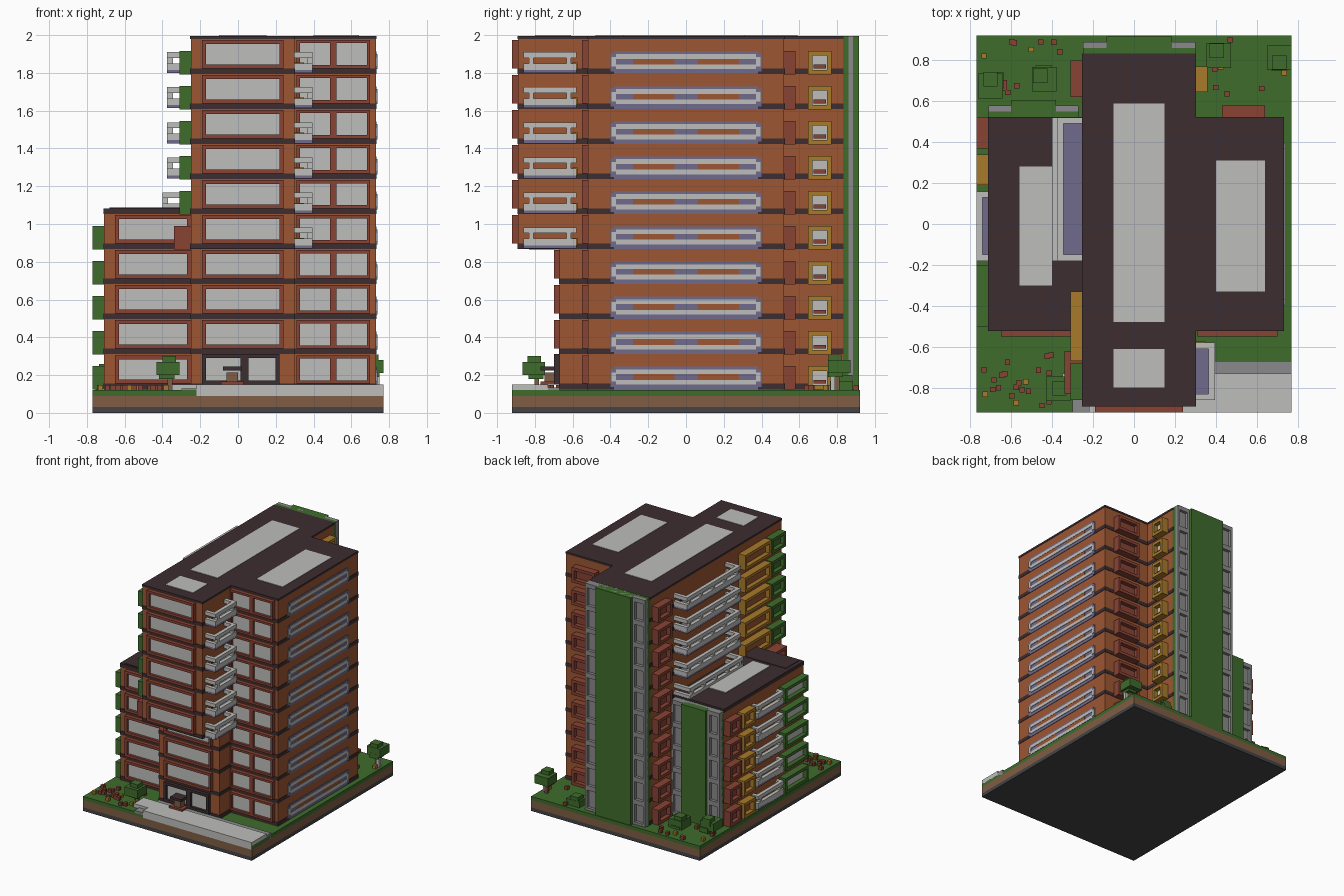
import bpy, bmesh, random
from mathutils import Vector

cube = bpy.data.objects.get("Cube")
if cube:
    bpy.data.objects.remove(cube)


def material(name, rgb):
    lin = [((c / 255 + 0.055) / 1.055) ** 2.4 for c in rgb]
    m = bpy.data.materials.new(name)
    m.use_nodes = True
    m.diffuse_color = (*lin, 1)
    m.node_tree.nodes["Principled BSDF"].inputs["Base Color"].default_value = (*lin, 1)
    return m


M = {n: material(n, c) for n, c in {
    "brick orange": (158, 86, 50), "dark roof": (60, 45, 48), "red": (136, 66, 52),
    "pale grey": (190, 190, 188), "ochre": (168, 122, 42), "green": (62, 108, 44),
    "lilac grey": (112, 107, 140), "soil brown": (128, 93, 68),
    "mid grey": (138, 138, 140), "charcoal": (68, 68, 72)}.items()}


class Part:
    """Collects boxes and recessed panels into one object."""

    def __init__(self, name):
        self.name, self.bm, self.slots = name, bmesh.new(), []

    def slot(self, mat):
        if mat not in self.slots:
            self.slots.append(mat)
        return self.slots.index(mat)

    def box(self, x, y, z, mat):
        verts = bmesh.ops.create_cube(self.bm, size=1)["verts"]
        for v in verts:
            v.co = [r[0] if c < 0 else r[1] for c, r in zip(v.co, (x, y, z))]
        faces = list({f for v in verts for f in v.link_faces})
        for f in faces:
            f.material_index = self.slot(mat)
            f.normal_update()
        return faces

    def panel(self, x, y, z, mat, inner, way, inset=0.03, depth=0.02):
        way = Vector(way)
        face = max(self.box(x, y, z, mat), key=lambda f: f.normal.dot(way))
        bmesh.ops.inset_region(self.bm, faces=[face], thickness=inset)
        new = bmesh.ops.extrude_discrete_faces(self.bm, faces=[face])["faces"][0]
        bmesh.ops.translate(self.bm, verts=new.verts, vec=-way * depth)
        new.material_index = self.slot(inner)

    def done(self):
        mesh = bpy.data.meshes.new(self.name)
        self.bm.to_mesh(mesh)
        self.bm.free()
        for s in self.slots:
            mesh.materials.append(M[s])
        obj = bpy.data.objects.new(self.name, mesh)
        bpy.context.collection.objects.link(obj)


def level(k):
    return 0.125 + 0.1855 * k


FRONT, BACK, LEFT, RIGHT = (0, -1, 0), (0, 1, 0), (1, 0, 0), (-1, 0, 0)
WALL, DARK, PALE = "brick orange", "dark roof", "pale grey"

# Layered plot
p = Part("ground")
EX, EY = (-0.77, 0.77), (-0.92, 0.92)
for z, m in (((0, 0.03), "charcoal"), ((0.03, 0.09), "soil brown"), ((0.09, 0.12), "green")):
    p.box(EX, EY, z, m)
p.done()

# Paved entrance
p = Part("pavement")
p.box((-0.22, 0.77), (-0.921, -0.73), (0.09, 0.15), PALE)
p.box((-0.35, -0.22), (-0.86, -0.73), (0.11, 0.15), PALE)
p.box((-0.30, -0.22), (-0.92, -0.86), (0.11, 0.13), "mid grey")
p.box((-0.25, 0.77), (-0.73, -0.67), (0.09, 0.135), "mid grey")
p.done()

# Wall masses: x range, y range, first and last level
masses = {"tower_lower": ((-0.25, 0.30), (-0.67, 0.83), 0, 4),
          "tower_upper": ((-0.25, 0.30), (-0.89, 0.83), 4, 10),
          "left_side_wing": ((0.30, 0.73), (-0.52, 0.52), 0, 10),
          "right_side_wing": ((-0.71, -0.25), (-0.52, 0.52), 0, 5)}
for name, (x, y, a, b) in masses.items():
    p = Part(name)
    p.box(x, y, (level(a) - 0.02 * (a == 0), level(b)), WALL)
    for k in range(a, b + 1):
        e = 0.003
        top = 1.996 if k == 10 else level(k) + 0.03
        p.box((x[0] - e, x[1] + e), (y[0] - e, y[1] + e), (level(k), top), DARK)
    p.done()

# Roof lights
p = Part("roof_lights")
for x, y, z in (((-0.10, 0.15), (-0.48, 0.59), 1.994), ((-0.10, 0.15), (-0.80, -0.61), 1.994),
                ((0.40, 0.64), (-0.33, 0.31), 1.994), ((-0.56, -0.40), (-0.30, 0.28), 1.082)):
    p.box(x, y, (z, z + 0.006), PALE)
p.done()
p = Part("wing_roof_step")
p.box((-0.68, -0.31), (-0.51, -0.33), (1.07, 1.087), DARK)
p.done()

# Framed front windows
p = Part("front_windows")
for k in range(10):
    z = (level(k) + 0.03, level(k) + 0.18)
    y = (-0.92, -0.88) if k > 3 else (-0.70, -0.66)
    if k:
        p.panel((-0.19, 0.24), y, z, "red", PALE, FRONT)
    for x in ((0.31, 0.505), (0.505, 0.70)):
        p.panel(x, (-0.55, -0.51), z, "red", PALE, FRONT, 0.024)
    if k < 5:
        p.panel((-0.65, -0.25), (-0.55, -0.51), z, "red", PALE, FRONT)
p.done()

# Entrance
p = Part("entrance")
z = (0.15, level(1))
p.panel((-0.19, 0.035), (-0.70, -0.66), z, DARK, PALE, FRONT)
p.panel((0.035, 0.22), (-0.70, -0.66), z, DARK, PALE, FRONT)
p.box((-0.08, 0.02), (-0.77, -0.69), (0.225, 0.245), DARK)
p.box((-0.06, 0.0), (-0.75, -0.69), (0.15, 0.215), "soil brown")
p.box((-0.09, 0.03), (-0.77, -0.69), (0.15, 0.165), "red")
p.done()

# Long ribbon windows on the side wing
p = Part("ribbon_windows")
for k in range(10):
    s = level(k)
    p.box((0.73, 0.734), (-0.40, 0.40), (s + 0.012, s + 0.108), "lilac grey")
    p.box((0.73, 0.734), (-0.38, 0.38), (s, s + 0.12), "lilac grey")
    for a, b in ((0.025, 0.05), (0.08, 0.105)):
        p.box((0.73, 0.738), (-0.37, 0.37), (s + a, s + b), PALE)
    for side in (-1, 1):
        p.box((0.73, 0.738), sorted((side * 0.37, side * 0.395)), (s + 0.04, s + 0.09), PALE)
        p.box((0.73, 0.736), sorted((side * 0.06, side * 0.28)), (s + 0.05, s + 0.08), WALL)
p.done()


# Open balconies with a parapet, posts and a thick rail
def balcony(p, wall, out, y, s):
    d = 1 if out > wall else -1
    inner = out - d * 0.03
    span = sorted((wall, out))
    edge = sorted((inner, out))
    p.box(span, y, (s + 0.004, s + 0.02), "lilac grey")
    p.box(edge, y, (s + 0.004, s + 0.055), PALE)
    p.box(edge, y, (s + 0.085, s + 0.115), PALE)
    for a in (y[0], y[1] - 0.03):
        p.box(span, (a, a + 0.03), (s + 0.004, s + 0.055), PALE)
        p.box(span, (a, a + 0.03), (s + 0.085, s + 0.115), PALE)
    n = max(2, round((y[1] - y[0]) / 0.14))
    for i in range(n):
        c = y[0] + 0.04 + (y[1] - y[0] - 0.08) * i / (n - 1)
        p.box(edge, (c - 0.012, c + 0.012), (s + 0.055, s + 0.085), PALE)


p = Part("front_balconies")
for k in range(4, 10):
    balcony(p, 0.30, 0.395, (-0.86, -0.58), level(k))
    p.box((0.30, 0.35), (-0.60, -0.575), (level(k) + 0.02, level(k) + 0.06), "ochre")
p.done()
p = Part("tower_side_balconies")
for k in range(5, 10):
    balcony(p, -0.25, -0.40 if k == 5 else -0.375, (-0.18, 0.52), level(k))
p.done()
p = Part("wing_side_balconies")
for k in range(5):
    balcony(p, -0.71, -0.77, (-0.18, 0.16), level(k))
p.done()

# Projecting box bays: x range, y range, levels, colour, inside, facing
bays = {
    "tower_red_bays": ((-0.31, -0.25), (0.62, 0.80), range(10), "red", "red", RIGHT),
    "tower_ochre_bays": ((-0.31, -0.25), (-0.67, -0.33), range(5, 10), "ochre", WALL, RIGHT),
    "tower_green_bays": ((-0.31, -0.25), (-0.86, -0.68), range(5, 10), "green", "green", RIGHT),
    "tower_corner_bay": ((-0.34, -0.25), (-0.83, -0.62), range(4, 5), "red", PALE, RIGHT),
    "wing_red_bays": ((-0.77, -0.71), (0.37, 0.52), range(5), "red", "red", RIGHT),
    "wing_ochre_bays": ((-0.77, -0.71), (0.19, 0.34), range(5), "ochre", WALL, RIGHT),
    "wing_green_bays": ((-0.77, -0.71), (-0.50, -0.20), range(5), "green", PALE, RIGHT),
    "rear_ochre_bays": ((0.30, 0.36), (0.645, 0.77), range(10), "ochre", PALE, LEFT),
    "rear_red_bays": ((0.43, 0.64), (0.52, 0.58), range(10), "red", "red", BACK)}
for name, (x, y, floors, mat, inner, way) in bays.items():
    p = Part(name)
    for k in floors:
        s = level(k)
        p.panel(x, y, (s - 0.002, s + 0.122), mat, inner, way, 0.034, 0.035)
        if name == "rear_ochre_bays":
            p.box((0.30, 0.335), (0.675, 0.74), (s + 0.03, s + 0.05), "red")
    p.done()

# Green rear walls between ladder-like pilasters
for name, x, y, floors, w in (("tower_rear", (-0.25, 0.30), 0.83, 10, 0.115),
                              ("wing_rear", (-0.71, -0.27), 0.52, 5, 0.11)):
    p = Part(name + "_green_wall")
    top = level(floors) + 0.015
    p.box(x, (y - 0.01, y + 0.03), (0.12, top), "green")
    p.box((x[0] + w, x[1] - w), (y + 0.03, y + 0.085), (0.12, top), "green")
    p.done()
    p = Part(name + "_pilasters")
    for a in (x[0], x[1] - w):
        for k in range(floors):
            p.panel((a, a + w), (y + 0.02, y + 0.06), (level(k), level(k + 1)),
                    "mid grey", "mid grey", BACK, 0.028, 0.025)
    p.box(x, (y, y + 0.06), (top - 0.02, top), "mid grey")
    p.done()

# Blocky trees
random.seed(4)
trees = ((-0.36, -0.79, 0.30), (0.71, 0.80, 0.31), (-0.69, 0.69, 0.26),
         (-0.45, 0.72, 0.22), (0.40, 0.84, 0.2))
for i, (x, y, h) in enumerate(trees):
    p = Part("tree_%d" % (i + 1))
    p.box((x - 0.012, x + 0.012), (y - 0.012, y + 0.012), (0.12, h - 0.06), "soil brown")
    for r, a, b in ((0.06, 0.10, 0.03), (0.035, 0.06, 0), (0.04, 0.12, 0.08)):
        cx, cy = (min(max(c + random.uniform(-0.02, 0.02), -lim), lim)
                  for c, lim in ((x, 0.71), (y, 0.86)))
        p.box((cx - r, cx + r), (cy - r, cy + r), (max(h - a, 0.12), h - b), "green")
    p.done()
p = Part("garden_post")
p.box((0.725, 0.75), (0.765, 0.79), (0.12, 0.28), PALE)
p.done()

# Flowers scattered over the lawns
p = Part("flowers")
lawns = (((-0.75, -0.38), (-0.90, -0.60), 22), ((-0.75, -0.35), (0.64, 0.90), 14),
         ((0.38, 0.74), (0.62, 0.90), 7))
for lx, ly, n in lawns:
    for i in range(n):
        x, y = random.uniform(*lx), random.uniform(*ly)
        p.box((x - 0.013, x + 0.013), (y - 0.013, y + 0.013), (0.12, 0.147),
              "ochre" if i % 6 == 0 else "red")
p.done()
